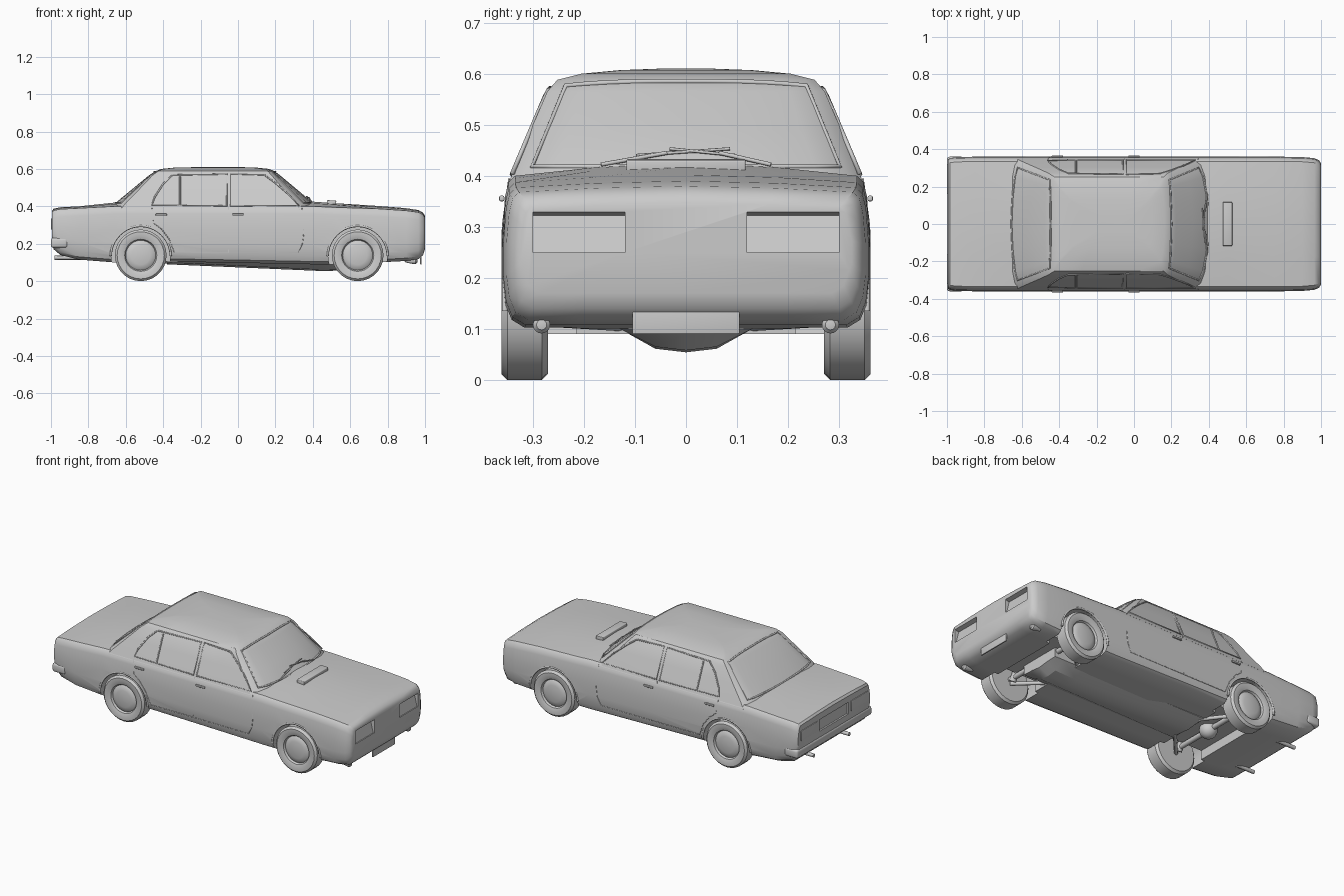
import bpy, bmesh, math
from mathutils import Vector, Matrix

if "Cube" in bpy.data.objects:
    bpy.data.objects.remove(bpy.data.objects["Cube"])

grey = bpy.data.materials.new("grey_paint")
grey.diffuse_color = (0.6, 0.6, 0.6, 1)
grey.use_nodes = True
grey.node_tree.nodes["Principled BSDF"].inputs["Base Color"].default_value = grey.diffuse_color


def activate(ob):
    bpy.ops.object.select_all(action='DESELECT')
    ob.select_set(True)
    bpy.context.view_layer.objects.active = ob


def finish(name, bm, angle=35):
    bmesh.ops.recalc_face_normals(bm, faces=bm.faces)
    me = bpy.data.meshes.new(name)
    bm.to_mesh(me)
    bm.free()
    me.materials.append(grey)
    ob = bpy.data.objects.new(name, me)
    bpy.context.collection.objects.link(ob)
    activate(ob)
    bpy.ops.object.shade_smooth_by_angle(angle=math.radians(angle))
    return ob


def full(half):
    return half + [(x, -y, z) for x, y, z in reversed(half[1:-1])]


def loft(name, rings, angle=35):
    bm = bmesh.new()
    vs = [[bm.verts.new(p) for p in r] for r in rings]
    n = len(rings[0])
    for a, b in zip(vs, vs[1:]):
        for i in range(n):
            bm.faces.new((a[i], a[(i + 1) % n], b[(i + 1) % n], b[i]))
    bm.faces.new(vs[0])
    bm.faces.new(vs[-1])
    return finish(name, bm, angle)


def box(name, lo, hi, bevel=0.0, tilt=0.0):
    bm = bmesh.new()
    bmesh.ops.create_cube(bm, size=1)
    lo, hi = Vector(lo), Vector(hi)
    mid = (lo + hi) / 2
    bmesh.ops.scale(bm, vec=hi - lo, verts=bm.verts)
    if bevel:
        bmesh.ops.bevel(bm, geom=bm.edges[:], offset=bevel, segments=3, profile=0.5, affect='EDGES')
    bmesh.ops.transform(bm, matrix=Matrix.Translation(mid) @ Matrix.Rotation(tilt, 4, 'Y'), verts=bm.verts)
    return finish(name, bm)


def lathe(name, prof, pos, axis, segs=28):
    """Spin (radius, distance) points about an axis through pos."""
    axis = Vector(axis)
    q = Vector((0, 0, 1)).rotation_difference(axis)
    bm = bmesh.new()
    vs = [bm.verts.new((r, 0, d)) for r, d in prof]
    es = [bm.edges.new(p) for p in zip(vs, vs[1:])]
    bmesh.ops.spin(bm, geom=vs + es, cent=(0, 0, 0), axis=(0, 0, 1), angle=2 * math.pi, steps=segs)
    bmesh.ops.remove_doubles(bm, verts=bm.verts, dist=1e-5)
    bmesh.ops.transform(bm, matrix=Matrix.Translation(pos) @ q.to_matrix().to_4x4(), verts=bm.verts)
    return finish(name, bm, 30)


def tube(name, pts, r, cyclic=False):
    cu = bpy.data.curves.new(name, 'CURVE')
    cu.dimensions = '3D'
    cu.bevel_depth, cu.bevel_resolution, cu.use_fill_caps = r, 2, True
    sp = cu.splines.new('POLY')
    sp.points.add(len(pts) - 1)
    for p, c in zip(sp.points, pts):
        p.co = (*c, 1)
    sp.use_cyclic_u = cyclic
    cu.materials.append(grey)
    ob = bpy.data.objects.new(name, cu)
    bpy.context.collection.objects.link(ob)
    activate(ob)
    bpy.ops.object.convert(target='MESH')
    return ob


def interp(table, k):
    for a, b in zip(table, table[1:]):
        if k <= b[0]:
            t = max(0, (k - a[0]) / (b[0] - a[0]))
            return [u + (v - u) * t for u, v in zip(a, b)]
    return list(table[-1])


def cut(ob, cutter):
    m = ob.modifiers.new("cut", 'BOOLEAN')
    m.operation, m.object, m.solver = 'DIFFERENCE', cutter, 'EXACT'
    activate(ob)
    bpy.ops.object.modifier_apply(modifier=m.name)
    bpy.data.objects.remove(cutter)


# Lower body: x, half width, centre top, shoulder, bottom
STATIONS = [(-.995, .345, .375, .368, .2), (-.985, .352, .388, .378, .17), (-.95, .357, .395, .385, .14),
            (-.85, .36, .40, .39, .115), (-.66, .36, .42, .40, .10), (-.4, .36, .42, .40, .105),
            (0, .36, .42, .40, .098), (.4, .36, .425, .40, .09), (.5, .36, .418, .395, .09),
            (.75, .36, .402, .387, .10), (.9, .358, .39, .377, .108), (.965, .352, .38, .368, .118),
            (.99, .34, .366, .355, .14), (1.0, .325, .347, .34, .17)]


def section(x, w, zc, ze, zb):
    h = ze - zb
    return full([(x, 0, zb), (x, .6 * w, zb), (x, .88 * w, zb), (x, .95 * w, zb + .015), (x, .985 * w, zb + .045),
                 (x, w, zb + .35 * h), (x, w, zb + .6 * h), (x, .985 * w, ze - .04), (x, .965 * w, ze - .012),
                 (x, .93 * w, ze), (x, .5 * w, ze + .65 * (zc - ze)), (x, 0, zc)])


body = loft("lower_body", [section(*s) for s in STATIONS])
FRONT, REAR, HUB = .64, -.52, .138
for wx in (FRONT, REAR):
    for s in (-1, 1):
        cut(body, lathe("arch_cutter", [(0, 0), (.158, 0), (.158, .25), (0, .25)], (wx, s * .215, .135), (0, s, 0), 40))
    cut(body, box("axle_cutter", (wx - .13, -.3, 0), (wx + .13, .3, .155)))
for s in (-1, 1):
    a, b = sorted((s * .12, s * .30))
    cut(body, box("lamp_cutter", (.982, a, .255), (1.05, b, .332), tilt=math.radians(-14)))
cut(body, box("rear_panel_cutter", (-1.05, -.14, .265), (-.985, .14, .335)))
activate(body)
bpy.ops.object.shade_smooth_by_angle(angle=math.radians(35))

# Cabin: z, rear x, front x, half width, front bow, rear bow
CABIN = [(.38, -.695, .435, .35, .08, .05), (.41, -.665, .41, .338, .075, .045), (.49, -.568, .316, .304, .055, .03),
         (.565, -.477, .226, .272, .035, .015), (.588, -.442, .196, .252, .028, .012), (.6, -.41, .165, .205, .025, .01),
         (.607, -.34, .1, .13, .02, .01), (.61, -.2, 0, .05, .01, .01)]
BOW = [(0, 0), (.4, .12), (.75, .42), (.93, .8), (1, 1.3)]


def glass(z, f, front, off=0):
    """Point on the windscreen or rear window at height z and width fraction f."""
    _, xr, xf, w, bf, br = interp(CABIN, z)
    g = interp(BOW, abs(f))[1]
    return (xf - bf * g + off, f * w, z) if front else (xr + br * g - off, f * w, z)


def cabin_ring(z):
    fr = [glass(z, f, True) for f, _ in BOW]
    re = [glass(z, f, False) for f, _ in reversed(BOW)]
    a, b = Vector(fr[-1]), Vector(re[0])
    return full(fr + [tuple(a.lerp(b, t)) for t in (.25, .5, .75)] + re)


loft("cabin", [cabin_ring(r[0]) for r in CABIN], 28)

# Window seals on both screens
for name, front in (("windscreen_seal", True), ("rear_window_seal", False)):
    fs = [i * .9 / 6 for i in range(-6, 7)]
    pts = [glass(.418, f, front) for f in fs]
    pts += [glass(.585 - .012 * abs(f) ** 3, f, front) for f in reversed(fs)]
    tube(name, pts, .005, True)

# Side details, mirrored
SIDE = [(.11, .342), (.14, .3546), (.2, .36), (.28, .36), (.36, .3546), (.39, .347)]
REAR_WIN = [(-.46, .408), (-.445, .45), (-.40, .52), (-.35, .567), (-.06, .572), (-.06, .402)]
FRONT_WIN = [(-.04, .402), (-.04, .573), (.14, .568), (.2, .525), (.27, .465), (.325, .405)]
FRONT_DOOR = [(-.05, .395), (-.05, .152), (.32, .152), (.345, .2), (.352, .26), (.342, .39)]
REAR_DOOR = [(-.05, .152), (-.34, .152), (-.365, .22), (-.41, .28), (-.45, .31), (-.46, .39)]
for s, side in ((-1, "right"), (1, "left")):
    for name, win in (("rear_window", REAR_WIN), ("front_window", FRONT_WIN),
                      ("window_divider", [(-.31, .405), (-.31, .56)])):
        tube(f"{side}_{name}_frame", [(x, s * interp(CABIN, z)[3], z) for x, z in win], .0045, len(win) > 2)
    for name, seam in (("front_door_seam", FRONT_DOOR), ("rear_door_seam", REAR_DOOR)):
        tube(f"{side}_{name}", [(x, s * interp(SIDE, z)[1], z) for x, z in seam], .002)
    for x in (-.41, 0):
        box(f"{side}_door_handle", (x - .03, s * .361 - .005, .35), (x + .03, s * .361 + .005, .361), .003)
    for name, wx in (("front", FRONT), ("rear", REAR)):
        # Wheels, arch lips and suspension
        lathe(f"{side}_{name}_wheel",
              [(0, 0), (.09, 0), (.125, 0), (.138, .012), (.138, .08), (.126, .092), (.105, .092), (.086, .085),
               (.08, .074), (.073, .08), (.05, .086), (0, .088)], (wx, s * .27, HUB), (0, s, 0))
        arc = [math.pi * i / 20 for i in range(21)]
        tube(f"{side}_{name}_arch_lip",
             [(wx + .16 * math.cos(t), s * .355, .135 + .16 * math.sin(t)) for t in arc], .006)
        inner = -.16 if name == "front" else .15
        tube(f"{side}_{name}_arm", [(wx, s * .27, .115), (wx + inner, s * .1, .105)], .011)
        tube(f"{side}_{name}_strut", [(wx, s * .25, .12), (wx, s * .2, .2)], .02)
    # Fog lamps, tail lamps and exhausts
    lathe(f"{side}_fog_lamp", [(0, 0), (.008, .005), (.017, .05), (.017, .06), (.01, .068), (0, .07)],
          (.89, s * .283, .108), (1, 0, 0), 16)
    a, b = sorted((s * .16, s * .32))
    box(f"{side}_tail_lamp", (-.999, a, .275), (-.99, b, .335), .002)
    tube(f"{side}_exhaust", [(-.68, s * .17, .12), (-.85, s * .17, .125), (-.98, s * .17, .125)], .011)

# Axles, differential and engine sump
for name, wx in (("front_axle", FRONT), ("rear_axle", REAR)):
    tube(name, [(wx, -.28, HUB), (wx, .28, HUB)], .015)
lathe("differential", [(.05 * math.sin(t), -.05 * math.cos(t)) for t in [math.pi * i / 10 for i in range(11)]],
      (REAR, 0, HUB), (0, 1, 0), 16)
loft("floor_keel", [full([(x, 0, z), (x, .06, z + .007), (x, .13, .1), (x, .13, .17), (x, 0, .17)])
                    for x, z in ((-.38, .09), (.45, .054), (.6, .058), (.66, .09))], 20)

# Bumper, number plate and bonnet vent
box("rear_bumper", (-1.0, -.36, .178), (-.91, .36, .232), .014)
box("number_plate", (.974, -.105, .09), (.982, .105, .147), .002)
box("bonnet_vent", (.475, -.117, .405), (.525, .117, .432), .004, math.radians(2.5))

# Wipers
for name, base, tip in (("left_wiper", .5, -.1), ("right_wiper", -.5, .27)):
    mid = (base + tip) / 2
    tube(name + "_arm", [glass(.422, base, True, .012), glass(.445, mid, True, .014)], .004)
    tube(name + "_blade", [glass(.44, base * .6, True, .012), glass(.453, tip, True, .012)], .003)
